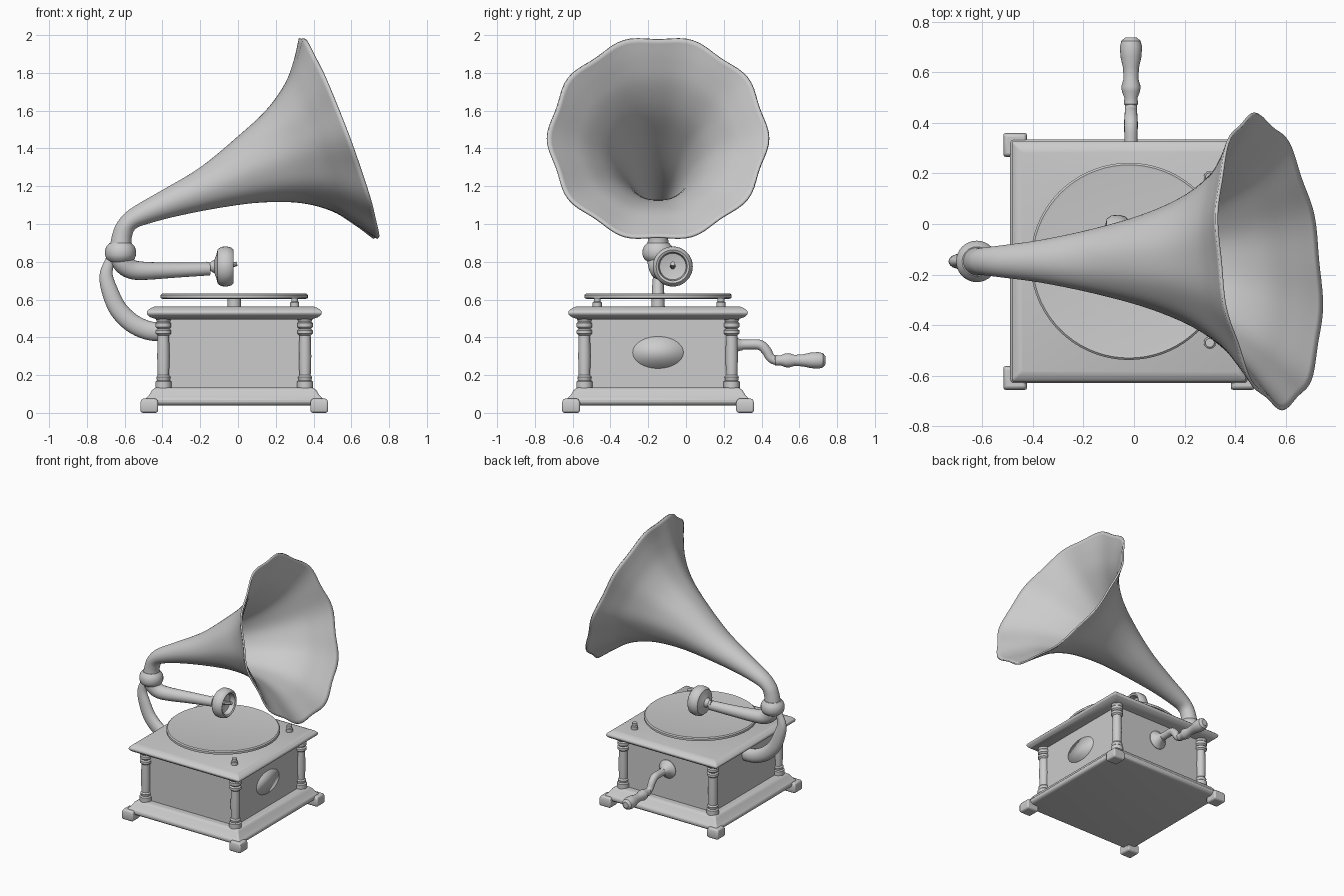
import bpy, bmesh, math
from mathutils import Vector

if "Cube" in bpy.data.objects:
    bpy.data.objects.remove(bpy.data.objects["Cube"])

CX, CY = -0.02, -0.148          # cabinet centre
mat = bpy.data.materials.new("light_grey")
mat.diffuse_color = (0.6, 0.6, 0.6, 1)
mat.use_nodes = True
mat.node_tree.nodes["Principled BSDF"].inputs["Base Color"].default_value = mat.diffuse_color


def loft(name, rings, smooth=35, cap=(True, True)):
    """Skin a list of equal-sized point rings."""
    bm = bmesh.new()
    vs = [[bm.verts.new(p) for p in r] for r in rings]
    n = len(rings[0])
    for a, b in zip(vs, vs[1:]):
        for i in range(n):
            j = (i + 1) % n
            bm.faces.new((a[i], a[j], b[j], b[i]))
    if cap[0]:
        bm.faces.new(vs[0][::-1])
    if cap[1]:
        bm.faces.new(vs[-1])
    bmesh.ops.recalc_face_normals(bm, faces=bm.faces)
    me = bpy.data.meshes.new(name)
    bm.to_mesh(me)
    bm.free()
    me.materials.append(mat)
    ob = bpy.data.objects.new(name, me)
    bpy.context.collection.objects.link(ob)
    bpy.context.view_layer.objects.active = ob
    bpy.ops.object.select_all(action='DESELECT')
    ob.select_set(True)
    bpy.ops.object.shade_smooth_by_angle(angle=math.radians(smooth))
    return ob


def slab(name, profile, c=(CX, CY), extra=0.012, bevel=0.008):
    """Stack of rectangles from (half size, height) pairs."""
    rings = [[(c[0] + sx * h, c[1] + sy * (h + extra), z)
              for sx, sy in ((-1, -1), (1, -1), (1, 1), (-1, 1))] for h, z in profile]
    ob = loft(name, rings)
    if bevel:
        m = ob.modifiers.new("soft_edges", 'BEVEL')
        m.width, m.segments = bevel, 2
    return ob


def lathe(name, profile, origin, axis='Z', n=32):
    """Revolve (radius, distance) pairs about an axis."""
    o, rings = Vector(origin), []
    for r, d in profile:
        ring = []
        for i in range(n):
            a = 2 * math.pi * i / n
            u, v = r * math.cos(a), r * math.sin(a)
            ring.append(o + Vector({'Z': (u, v, d), 'X': (d, u, v), 'Y': (u, d, v)}[axis]))
        rings.append(ring)
    return loft(name, rings)


def spline(keys, steps=5):
    """Catmull-Rom interpolation through rows of numbers."""
    k = [Vector(x) for x in keys]
    k = [2 * k[0] - k[1]] + k + [2 * k[-1] - k[-2]]
    out = []
    for i in range(1, len(k) - 2):
        p, q, r, s = k[i - 1:i + 3]
        for j in range(steps):
            t = j / steps
            out.append(0.5 * (2 * q + (r - p) * t + (2 * p - 5 * q + 4 * r - s) * t * t
                              + (3 * q - p - 3 * r + s) * t ** 3))
    return out + [k[-2]]


def tube(name, keys, flat=1.0, n=20):
    """Sweep a round section along (x, y, z, radius) keys."""
    pts = spline(keys)
    rings = []
    for i, p in enumerate(pts):
        t = (pts[min(i + 1, len(pts) - 1)] - pts[max(i - 1, 0)]).to_3d().normalized()
        side = Vector((0, 1, 0)) if abs(t.y) < 0.75 else Vector((1, 0, 0))
        if name == "crank_rod":
            side = Vector((1, 0, 0))
        side = (side - t * side.dot(t)).normalized()
        up = t.cross(side)
        c = p.to_3d()
        rings.append([c + side * math.cos(a) * p[3] * flat + up * math.sin(a) * p[3]
                      for a in (2 * math.pi * k / n for k in range(n))])
    return loft(name, rings)


# Cabinet: stepped base, body, moulded lid
slab("base", [(0.455, 0.04), (0.47, 0.05), (0.47, 0.075), (0.45, 0.095),
              (0.435, 0.12), (0.415, 0.135)])
slab("body", [(0.372, 0.12), (0.372, 0.515)], bevel=0)
slab("lid", [(0.41, 0.495), (0.445, 0.507), (0.463, 0.522), (0.463, 0.538),
             (0.445, 0.553), (0.425, 0.562)], bevel=0.006)

# Corner feet and turned pillars
pillar = [(0.043, 0.125), (0.043, 0.165), (0.034, 0.172), (0.038, 0.19), (0.03, 0.2),
          (0.033, 0.3), (0.03, 0.41), (0.041, 0.42), (0.041, 0.437), (0.031, 0.445),
          (0.041, 0.455), (0.041, 0.475), (0.034, 0.482), (0.044, 0.505)]
for sx in (-1, 1):
    for sy in (-1, 1):
        slab("foot", [(0.042, 0), (0.047, 0.012), (0.047, 0.055), (0.04, 0.075)],
             c=(CX + sx * 0.45, CY + sy * 0.461), extra=0, bevel=0.008)
        lathe("pillar", pillar, (CX + sx * 0.375, CY + sy * 0.39, 0), n=20)

# Raised oval on the side panel
badge = lathe("oval_plate", [(1, 0), (0.97, 0.006)], (0, 0, 0), 'X', 40)
badge.scale = (1, 0.135, 0.085)
badge.location = (CX + 0.371, CY, 0.32)

# Turntable and its supports
lathe("turntable", [(0.375, 0.603), (0.39, 0.608), (0.39, 0.624), (0.382, 0.631),
                    (0.37, 0.629)], (CX, CY, 0), n=72)
lathe("turntable_hub", [(0.035, 0.555), (0.035, 0.61)], (CX, CY, 0))
for y in (-0.47, 0.185):
    lathe("support_knob", [(0.024, 0.555), (0.024, 0.585), (0.018, 0.59), (0.018, 0.608)],
          (0.30, y, 0), n=16)

# Curved bracket behind the cabinet
tube("bracket", [(-0.38, CY, 0.43, 0.05), (-0.47, CY, 0.435, 0.05), (-0.56, CY, 0.475, 0.05),
                 (-0.635, CY, 0.55, 0.048), (-0.68, CY, 0.65, 0.043),
                 (-0.698, CY, 0.73, 0.035), (-0.68, CY, 0.80, 0.026),
                 (-0.66, CY, 0.85, 0.024)], flat=0.75)

# Joint collar and tone arm
lathe("collar", [(0.055, 0.80), (0.074, 0.815), (0.082, 0.835), (0.082, 0.862),
                 (0.074, 0.882), (0.058, 0.9)], (-0.622, CY, 0))
tube("tone_arm", [(-0.622, CY, 0.85, 0.056), (-0.612, CY, 0.80, 0.056),
                  (-0.57, -0.142, 0.763, 0.052), (-0.5, -0.13, 0.752, 0.048),
                  (-0.33, -0.1, 0.756, 0.04), (-0.15, -0.075, 0.762, 0.034)])
# Sound box: cup open to one side, with needle
lathe("sound_box", [(0.026, -0.17), (0.022, -0.15), (0.035, -0.125), (0.06, -0.115),
                    (0.09, -0.108), (0.104, -0.09), (0.106, -0.06), (0.1, -0.035),
                    (0.088, -0.024), (0.076, -0.03), (0.07, -0.065), (0.03, -0.075)],
      (0, -0.07, 0.775), 'X', 36)
tube("needle", [(-0.08, -0.07, 0.775, 0.014), (-0.04, -0.07, 0.78, 0.014),
                (-0.005, -0.07, 0.79, 0.012)], n=10)

# Horn: top edge (x, z), bottom edge (x, z), half width
keys = [(-0.678, 0.885, -0.565, 0.885, 0.056), (-0.664, 0.95, -0.562, 0.93, 0.053),
        (-0.638, 1.01, -0.542, 0.975, 0.055), (-0.57, 1.08, -0.48, 1.0, 0.063),
        (-0.4, 1.18, -0.33, 1.04, 0.085), (-0.2, 1.30, -0.10, 1.085, 0.13),
        (0.0, 1.465, 0.12, 1.113, 0.19), (0.15, 1.605, 0.33, 1.11, 0.27),
        (0.25, 1.745, 0.50, 1.065, 0.375), (0.30, 1.87, 0.625, 0.99, 0.48),
        (0.332, 1.99, 0.73, 0.915, 0.578)]


def spline5(rows, steps):
    a = spline([r[:3] for r in rows], steps)
    b = spline([(r[3], r[4], 0) for r in rows], steps)
    return [(*p, q[0], q[1]) for p, q in zip(a, b)]


rows, rings = spline5(keys, 5), []
for i, (tx, tz, bx, bz, w) in enumerate(rows):
    f = i / (len(rows) - 1)
    c = Vector(((tx + bx) / 2, CY, (tz + bz) / 2))
    up = Vector((tx - bx, 0, tz - bz)) / 2
    ring = []
    for k in range(100):
        a = 2 * math.pi * k / 100
        s = 1 + 0.02 * f ** 4 * math.cos(10 * a)         # scalloped rim
        skew = -0.055 * math.cos(a) * f ** 3             # mouth turned slightly
        ring.append(c + up * math.sin(a) * s + Vector((skew, w * math.cos(a) * s, 0)))
    rings.append(ring)
horn = loft("horn", rings, smooth=50, cap=(True, False))
sol = horn.modifiers.new("wall", 'SOLIDIFY')
sol.thickness, sol.offset = 0.012, -1

# Crank at the back: flange, bent rod, shaped grip
lathe("crank_flange", [(0.068, 0.22), (0.068, 0.24), (0.05, 0.255), (0.032, 0.28),
                       (0.028, 0.3)], (-0.012, 0, 0.36), 'Y', 28)
tube("crank_rod", [(-0.012, 0.22, 0.362, 0.027), (-0.012, 0.32, 0.362, 0.026),
                   (-0.012, 0.39, 0.36, 0.027), (-0.012, 0.425, 0.33, 0.026),
                   (-0.012, 0.45, 0.29, 0.024), (-0.012, 0.49, 0.272, 0.024)], n=16)
lathe("crank_grip", [(0.018, 0.46), (0.028, 0.475), (0.026, 0.5), (0.036, 0.525),
                     (0.038, 0.545), (0.029, 0.575), (0.032, 0.62), (0.041, 0.66),
                     (0.044, 0.7), (0.038, 0.725), (0.022, 0.738)],
      (-0.012, 0, 0.278), 'Y', 24)
